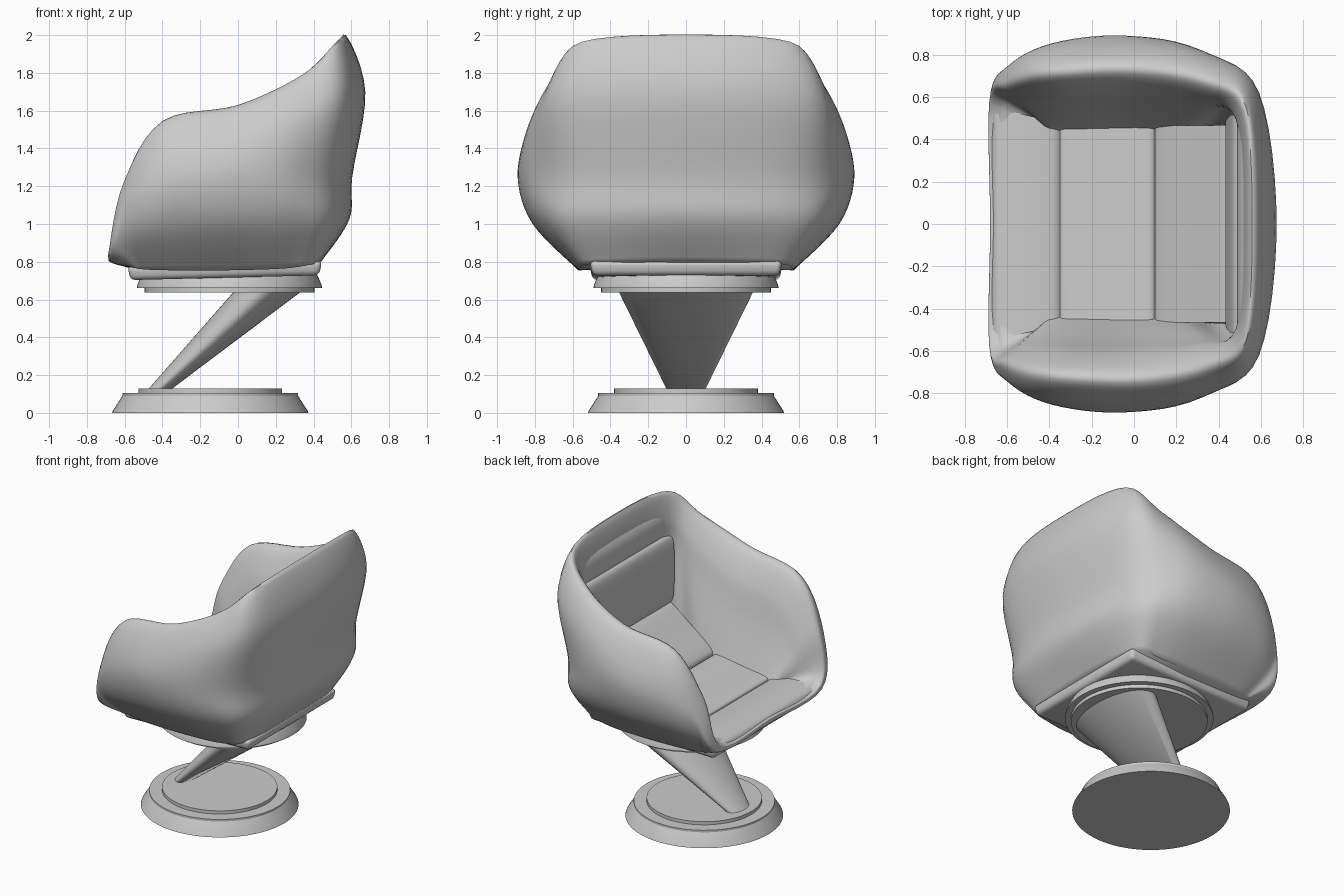
import bpy, bmesh, math
from mathutils import Vector

if "Cube" in bpy.data.objects:
    bpy.data.objects.remove(bpy.data.objects["Cube"])


def finish(name, bm, angle=40):
    bmesh.ops.recalc_face_normals(bm, faces=bm.faces)
    me = bpy.data.meshes.new(name)
    bm.to_mesh(me)
    bm.free()
    ob = bpy.data.objects.new(name, me)
    bpy.context.collection.objects.link(ob)
    bpy.ops.object.select_all(action='DESELECT')
    bpy.context.view_layer.objects.active = ob
    ob.select_set(True)
    bpy.ops.object.shade_smooth_by_angle(angle=math.radians(angle))
    return ob


def spline(pts, n, closed=False):
    """Smooth curve through the points, n steps per span."""
    pts = [Vector(p) for p in pts]
    m, out = len(pts), []
    get = (lambda i: pts[i % m]) if closed else (lambda i: pts[max(0, min(m - 1, i))])
    for i in range(m if closed else m - 1):
        a, b, c, d = (get(i + k) for k in (-1, 0, 1, 2))
        for s in range(n):
            t = s / n
            out.append(b + (c - a) * (t / 2) + (a * 2 - b * 5 + c * 4 - d) * (t * t / 2)
                       + (b * 3 - a - c * 3 + d) * (t ** 3 / 2))
    return out if closed else out + [pts[-1]]


def loft(name, rings, angle=40):
    """Skin a stack of closed rings and cap both ends."""
    bm = bmesh.new()
    vs = [[bm.verts.new(p) for p in r] for r in rings]
    n = len(vs[0])
    for a, b in zip(vs, vs[1:]):
        for i in range(n):
            j = (i + 1) % n
            bm.faces.new((a[i], a[j], b[j], b[i]))
    bm.faces.new(vs[0])
    bm.faces.new(vs[-1])
    return finish(name, bm, angle)


def ellipse(cx, z, rx, ry, n=64):
    return [(cx + rx * math.cos(2 * math.pi * i / n),
             ry * math.sin(2 * math.pi * i / n), z) for i in range(n)]


def disc(name, cx, profile):
    return loft(name, [ellipse(cx, z, r, r) for r, z in profile], 30)


# Shell control rings, half of each: front centre, front corner, arm, back corner, back centre
bottom = [(-.57, 0, .765), (-.56, .50, .77), (-.50, .54, .76), (-.36, .56, .755),
          (-.05, .57, .755), (.25, .56, .765), (.41, .49, .79), (.44, 0, .80)]
bulge = [(-.675, 0, .81), (-.675, .59, .825), (-.59, .75, 1.08), (-.38, .855, 1.2),
         (-.05, .89, 1.25), (.30, .82, 1.27), (.535, .57, 1.25), (.605, 0, 1.25)]
rim = [(-.675, 0, .845), (-.68, .57, .865), (-.60, .65, 1.22), (-.40, .71, 1.545),
       (0, .73, 1.63), (.34, .68, 1.79), (.53, .55, 1.965), (.57, 0, 2.0)]
inner = [(-.60, 0, .865), (-.60, .53, .88), (-.48, .53, 1.02), (-.33, .54, 1.15),
         (0, .54, 1.2), (.30, .53, 1.38), (.48, .49, 1.55), (.52, 0, 1.65)]
floor = [(-.45, 0, .83), (-.42, .43, .84), (-.38, .43, .84), (-.25, .43, .84),
         (0, .43, .85), (.20, .43, .86), (.42, .44, .90), (.46, 0, .90)]


def swell(a, b, t, k):
    """Ring between two rings, pushed outward (or inward for negative k)."""
    res = []
    for p, q in zip(a, b):
        p, q = Vector(p), Vector(q)
        mid = p.lerp(q, t)
        res.append(mid + Vector((mid.x, mid.y, 0)).normalized() * (p - q).length * k)
    return res


halves = [bottom, swell(bottom, bulge, .5, .14), bulge, swell(bulge, rim, .6, .12),
          rim, swell(rim, inner, .4, -.09), inner, floor]
around = []
for h in halves:
    h = [Vector(p) for p in h]
    h += [Vector((p.x, -p.y, p.z)) for p in h[-2:0:-1]]
    around.append(spline(h, 6, True))
columns = [spline(col, 6) for col in zip(*around)]
loft("shell", list(zip(*columns)), 60)

# Padded lining: panels running from the seat lip up the back, with grooves between
panels = [
    [(-.672, .835), (-.64, .865), (-.52, .885), (-.39, .88), (-.35, .862)],
    [(-.35, .862), (-.32, .885), (-.12, .91), (.06, .935), (.10, .92)],
    [(.10, .92), (.12, .965), (.27, 1.08), (.40, 1.18), (.45, 1.21)],
    [(.45, 1.21), (.432, 1.27), (.44, 1.46), (.465, 1.64), (.497, 1.68)],
    [(.497, 1.68), (.487, 1.72), (.50, 1.82), (.55, 1.90)],
]
profile = []
for p in panels:
    profile += spline([(x, 0, z) for x, z in p], 5)[:-1]
profile += [Vector((x, 0, z)) for x, z in
            [(.57, 1.88), (.54, 1.3), (.44, .95), (.30, .82), (-.55, .80), (-.65, .81)]]


def half_width(p):
    """Wider at the seat lip and up the back, where the arms spread."""
    return (.465 + .085 * max(0, min(1, (-.3 - p.x) / .36))
            + .05 * max(0, min(1, (p.z - 1.2) / .4)))


loft("padded_lining", [[(p.x, s * half_width(p), p.z) for p in profile]
                       for s in (-1, -.5, 0, .5, 1)], 40)

# Square pan under the shell, tilted slightly up at the back
bm = bmesh.new()
bmesh.ops.create_cube(bm, size=1)
for v in bm.verts:
    s = 1 if v.co.z > 0 else .97
    x = -.07 + v.co.x * 1.03 * s
    v.co = (x, v.co.y * 1.02 * s, .755 + v.co.z * .075 + x * .025)
bmesh.ops.bevel(bm, geom=bm.edges[:], offset=.025, segments=3, profile=.5, affect='EDGES')
finish("under_pan", bm)

# Swivel plate, slanted stem and base
disc("swivel_plate", -.045, [(.45, .637), (.45, .662), (.49, .662), (.487, .68),
                             (.465, .73), (.44, .735)])
loft("stem", [ellipse(-.42, .12, .06, .10), ellipse(.165, .65, .18, .36)])
disc("base", -.147, [(.52, 0), (.515, .012), (.465, .09), (.465, .105),
                     (.38, .105), (.38, .128)])
